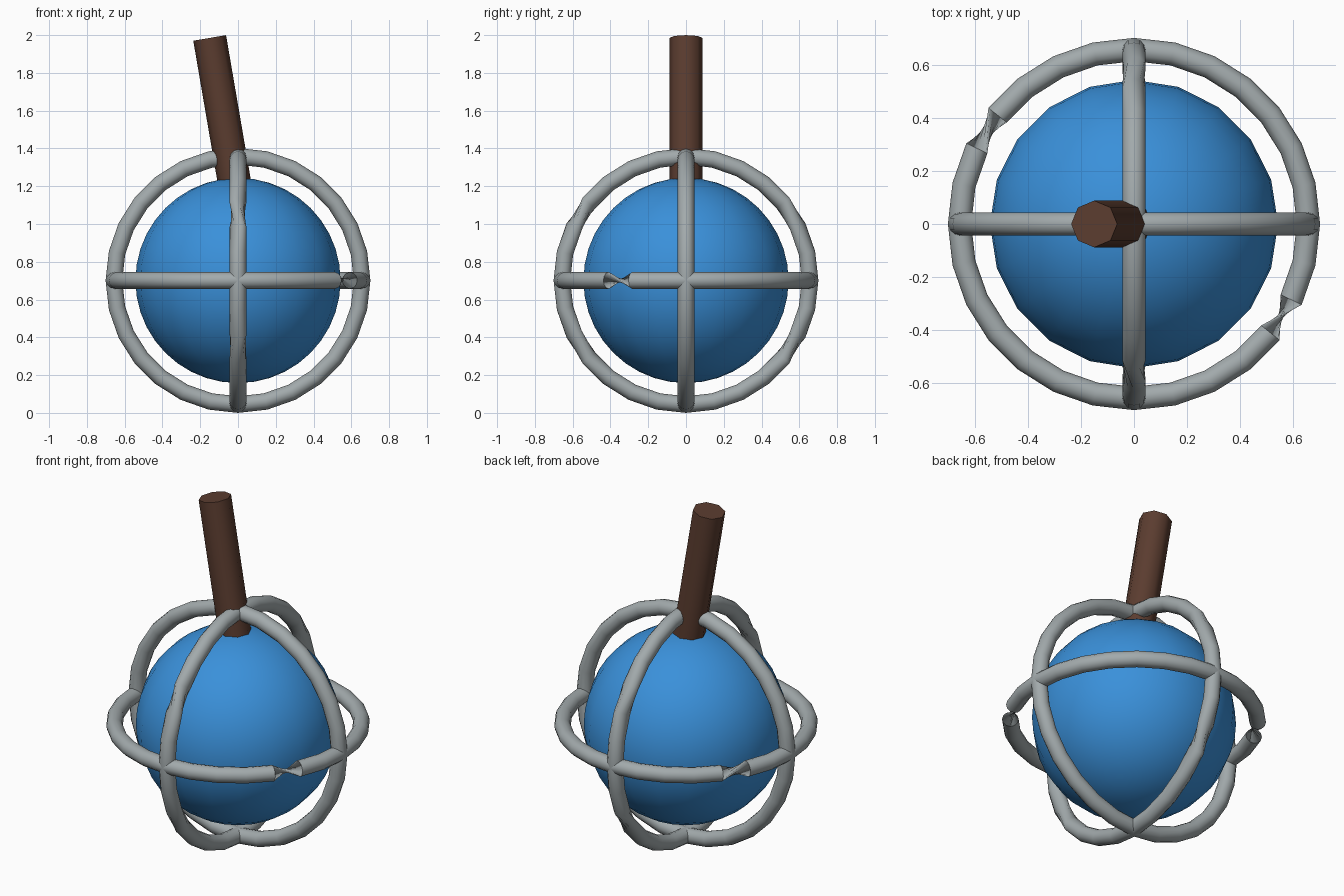
import bpy, bmesh, math
from mathutils import Matrix, Vector

if "Cube" in bpy.data.objects:
    bpy.data.objects.remove(bpy.data.objects["Cube"])

CENTER = Vector((0, 0, 0.701))
RING_R, TUBE_R = 0.657, 0.044
SEGMENTS, SIDES = 28, 12


def material(name, colour):
    m = bpy.data.materials.new(name)
    m.diffuse_color = (*colour, 1)
    m.use_nodes = True
    m.node_tree.nodes["Principled BSDF"].inputs["Base Color"].default_value = m.diffuse_color
    return m


def add_object(name, bm, mat, angle):
    bmesh.ops.recalc_face_normals(bm, faces=bm.faces)
    mesh = bpy.data.meshes.new(name)
    bm.to_mesh(mesh)
    bm.free()
    mesh.materials.append(mat)
    ob = bpy.data.objects.new(name, mesh)
    bpy.context.collection.objects.link(ob)
    bpy.ops.object.select_all(action='DESELECT')
    ob.select_set(True)
    bpy.context.view_layer.objects.active = ob
    bpy.ops.object.shade_smooth_by_angle(angle=math.radians(angle))
    return ob


def ring(name, rotation, twists, mat):
    """Round tube ring; twists maps a segment to the degrees its profile turns."""
    bm = bmesh.new()
    loops, turn = [], 0.0
    for i in range(SEGMENTS):
        a = 2 * math.pi * i / SEGMENTS
        out = Vector((math.cos(a), math.sin(a), 0))
        loop = []
        for k in range(SIDES):
            b = 2 * math.pi * k / SIDES + turn
            p = out * (RING_R + TUBE_R * math.cos(b))
            p.z = TUBE_R * math.sin(b)
            loop.append(bm.verts.new(CENTER + rotation @ p))
        loops.append(loop)
        turn += math.radians(twists.get(i, 0))
    for i in range(SEGMENTS):
        p, q = loops[i], loops[(i + 1) % SEGMENTS]
        for k in range(SIDES):
            n = (k + 1) % SIDES
            bm.faces.new((p[k], q[k], q[n], p[n]))
    return add_object(name, bm, mat, 60)


blue = material("blue", (0.042, 0.28, 0.70))
grey = material("metal grey", (0.36, 0.40, 0.41))
brown = material("wood brown", (0.105, 0.046, 0.029))

# Inner ball
bm = bmesh.new()
bmesh.ops.create_uvsphere(bm, u_segments=20, v_segments=20, radius=0.543,
                          matrix=Matrix.Translation(CENTER))
add_object("ball", bm, blue, 60)

# Cage rings, with twisted segments
identity = Matrix.Identity(3)
ring("level_ring", identity, {11: 150, 25: -150}, grey)
ring("front_ring", Matrix.Rotation(math.pi / 2, 3, 'X'), {}, grey)
ring("side_ring", Matrix.Rotation(math.pi / 2, 3, 'Y'),
     {4: 60, 9: -60, 18: 60, 23: -60}, grey)

# Leaning eight-sided handle
bottom, top = Vector((-0.018, 0, 1.215)), Vector((-0.15, 0, 1.985))
axis = top - bottom
tilt = Matrix.Rotation(math.atan2(axis.x, axis.z), 4, 'Y')
bm = bmesh.new()
bmesh.ops.create_cone(bm, cap_ends=True, segments=8, radius1=0.088, radius2=0.088,
                      depth=axis.length,
                      matrix=Matrix.Translation((bottom + top) / 2) @ tilt)
add_object("handle", bm, brown, 60)
